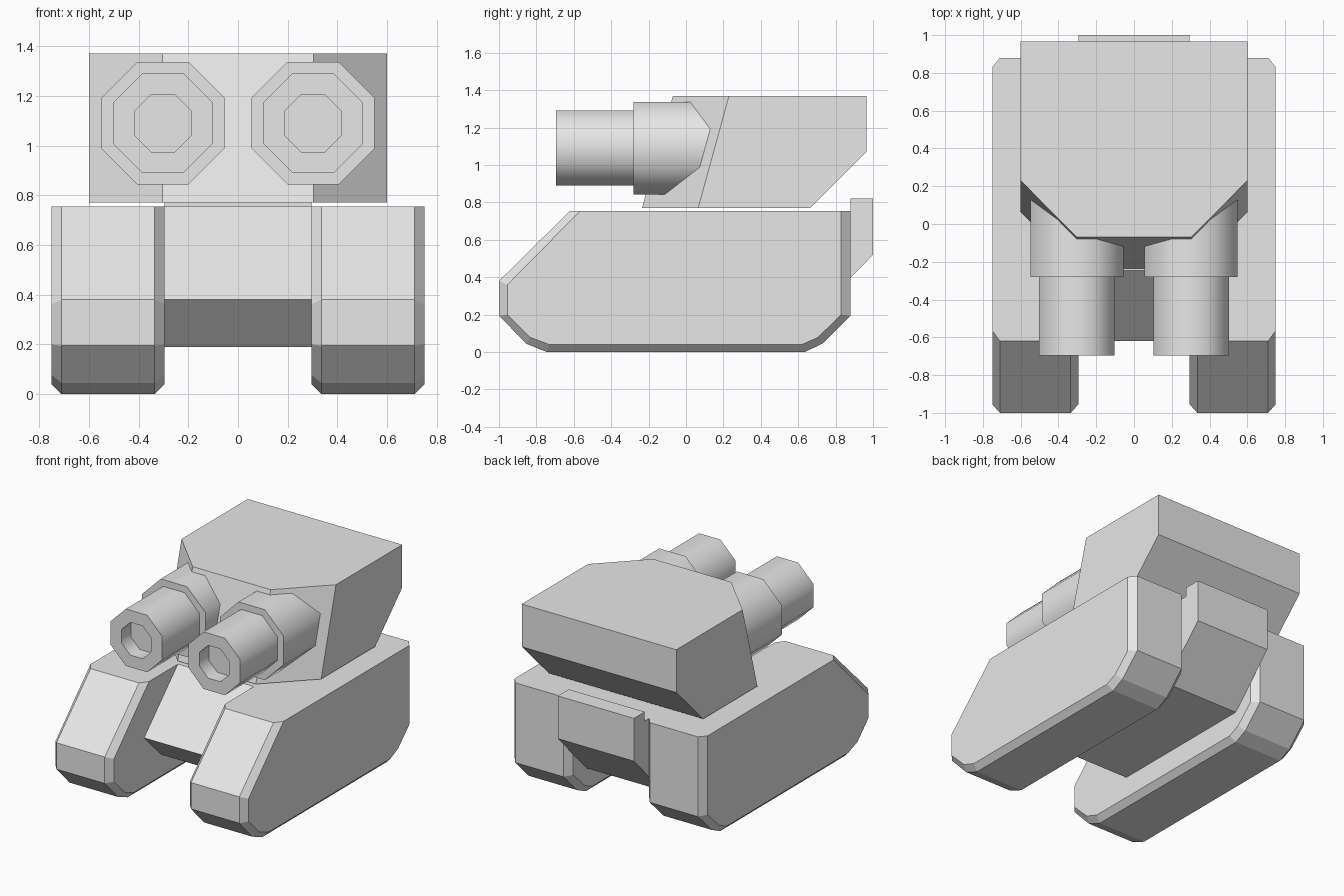
import bpy
import bmesh
import math

cube = bpy.data.objects.get("Cube")
if cube:
    bpy.data.objects.remove(cube, do_unlink=True)

# Single plain grey finish
grey = bpy.data.materials.new("light_grey")
grey.use_nodes = True
COLOUR = (0.8, 0.8, 0.8, 1.0)
grey.diffuse_color = COLOUR
grey.node_tree.nodes["Principled BSDF"].inputs["Base Color"].default_value = COLOUR


def loft(name, rings, smooth=False):
    """Skin a list of equal-length point rings and cap both ends."""
    bm = bmesh.new()
    loops = [[bm.verts.new(p) for p in ring] for ring in rings]
    n = len(loops[0])
    for a, b in zip(loops, loops[1:]):
        for i in range(n):
            j = (i + 1) % n
            bm.faces.new((a[i], a[j], b[j], b[i]))
    bm.faces.new(loops[0])
    bm.faces.new(loops[-1])
    bmesh.ops.recalc_face_normals(bm, faces=bm.faces[:])
    mesh = bpy.data.meshes.new(name)
    bm.to_mesh(mesh)
    bm.free()
    mesh.materials.append(grey)
    obj = bpy.data.objects.new(name, mesh)
    bpy.context.collection.objects.link(obj)
    if smooth:
        bpy.ops.object.select_all(action='DESELECT')
        obj.select_set(True)
        bpy.context.view_layer.objects.active = obj
        bpy.ops.object.shade_smooth_by_angle(angle=math.radians(50))
    return obj


def at_x(x, profile):
    return [(x, y, z) for y, z in profile]


def octagon(x, y, z, apothem):
    r = apothem / math.cos(math.pi / 8)
    angles = [math.pi / 8 + k * math.pi / 4 for k in range(8)]
    return [(x + r * math.cos(a), y, z + r * math.sin(a)) for a in angles]


# Track pods: full outline in the middle, smaller outline on both side faces
OUTER = [(-1.0, 0.195), (-1.0, 0.38), (-0.62, 0.755), (0.88, 0.755), (0.88, 0.195),
         (0.73, 0.045), (0.635, 0.0), (-0.745, 0.0), (-0.855, 0.045)]
SIDE = [(-0.955, 0.2), (-0.955, 0.36), (-0.565, 0.755), (0.83, 0.755), (0.83, 0.2),
        (0.705, 0.078), (0.62, 0.04), (-0.73, 0.04), (-0.832, 0.078)]

# Gun sections: (y, apothem) from the bore floor out over the muzzle to the root
GUN = [(-0.59, 0.115), (-0.695, 0.115), (-0.695, 0.2), (-0.28, 0.2),
       (-0.28, 0.247), (0.16, 0.247)]

for side, s in (("left", 1), ("right", -1)):
    loft(side + "_track_pod", [at_x(s * 0.295, SIDE), at_x(s * 0.335, OUTER),
                               at_x(s * 0.71, OUTER), at_x(s * 0.75, SIDE)])
    loft(side + "_gun", [octagon(s * 0.302, y, 1.09, a) for y, a in GUN], smooth=True)

# Hull between the pods, with a raised rear block
HULL = [(-0.62, 0.38), (-0.245, 0.755), (0.88, 0.755), (0.88, 0.82), (1.0, 0.82),
        (1.0, 0.52), (0.68, 0.19), (-0.43, 0.19)]
loft("hull", [at_x(-0.295, HULL), at_x(0.295, HULL)])

# Turret: leaning front with angled cheeks, undercut rear
TURRET_CENTRE = [(-0.235, 0.77), (-0.07, 1.37), (0.965, 1.37), (0.965, 1.07), (0.665, 0.77)]
TURRET_SIDE = [(0.065, 0.77), (0.23, 1.37)] + TURRET_CENTRE[2:]
loft("turret", [at_x(-0.6, TURRET_SIDE), at_x(-0.303, TURRET_CENTRE),
                at_x(0.303, TURRET_CENTRE), at_x(0.6, TURRET_SIDE)])
